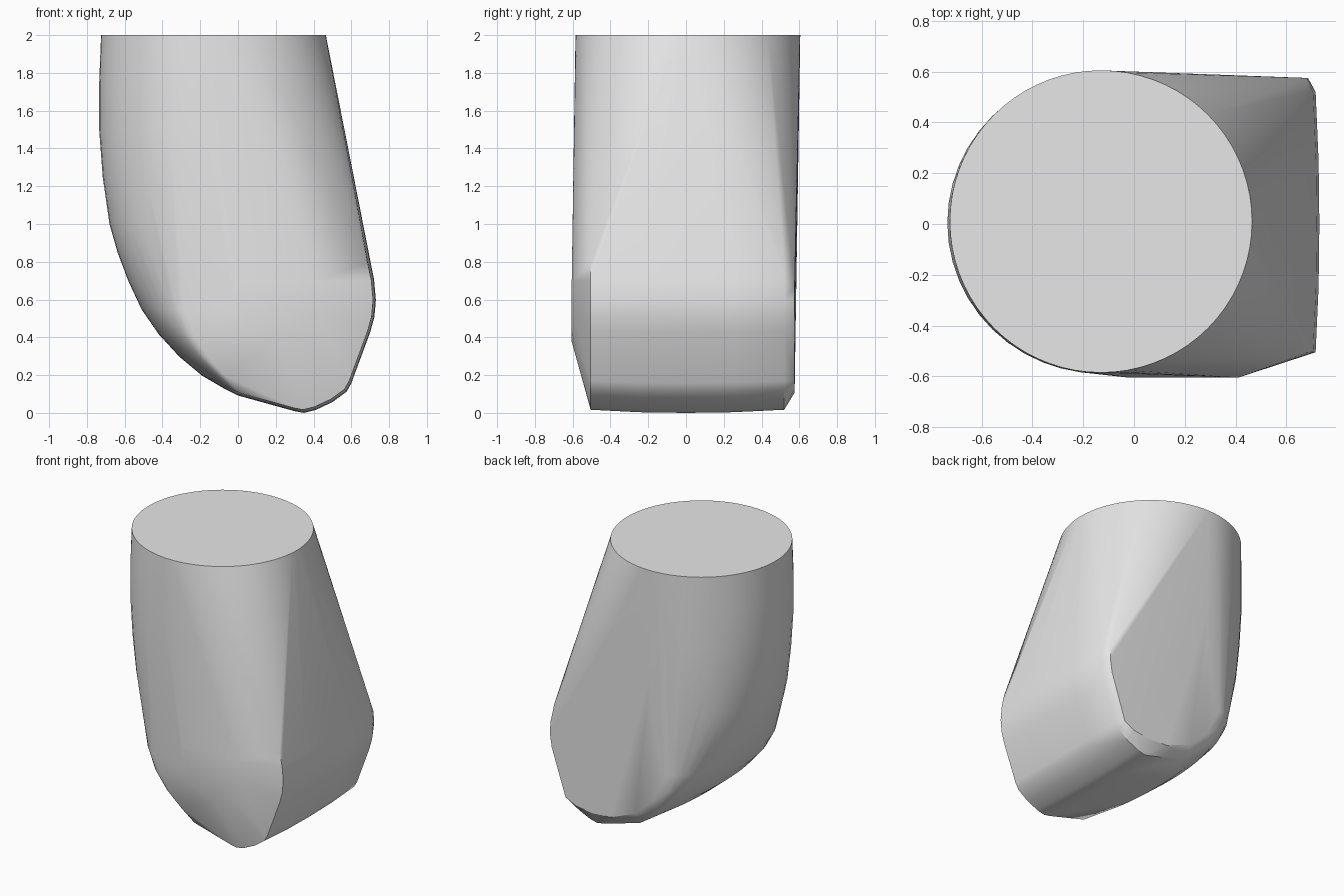
import bpy, bmesh, math

cube = bpy.data.objects.get("Cube")
if cube:
    bpy.data.objects.remove(cube, do_unlink=True)

bm = bmesh.new()


def add(points, y, scale=1.0):
    """Place an x-z outline on a plane of constant y, shrunk about its middle."""
    for x, z in points:
        bm.verts.new((0.2 + (x - 0.2) * scale, y, 0.6 + (z - 0.6) * scale))


# Round flat top
for i in range(72):
    a = math.tau * i / 72
    bm.verts.new((-0.13 + 0.595 * math.cos(a), 0.01 + 0.595 * math.sin(a), 2))

# Rounded left side: half ellipses (height, leftmost x, edge x, half width)
sections = [(1.75, -0.735, -0.13, 0.594), (1.5, -0.735, -0.13, 0.592),
            (1.25, -0.716, -0.13, 0.588), (1.0, -0.68, -0.14, 0.583),
            (0.85, -0.637, -0.16, 0.578), (0.7, -0.58, -0.2, 0.573),
            (0.55, -0.51, -0.25, 0.567), (0.42, -0.42, -0.23, 0.56),
            (0.3, -0.31, -0.16, 0.55), (0.2, -0.19, -0.07, 0.535),
            (0.13, -0.07, 0.03, 0.515)]
for z, left, edge, half in sections:
    for i in range(25):
        a = math.pi * i / 24
        bm.verts.new((edge + (left - edge) * math.sin(a),
                      0.005 + half * math.cos(a), z))

# Rounded right side and bottom, bowed slightly across the depth
outline = [(0.7, 0.8), (0.72, 0.71), (0.73, 0.6), (0.722, 0.51), (0.7, 0.43),
           (0.6, 0.16), (0.575, 0.115), (0.5, 0.06), (0.41, 0.018),
           (0.35, 0.003), (0.3, 0.012), (0.0, 0.095)]
for y, scale in [(-0.505, 0.972), (-0.25, 0.994), (0, 1.0),
                 (0.25, 0.994), (0.52, 0.972)]:
    add(outline, y, scale)

# Flat back face and the raised front pad
add([(0.68, 0.68), (0.685, 0.6), (0.67, 0.5), (0.56, 0.17), (0.48, 0.13),
     (0.35, 0.11), (0.2, 0.12), (0.0, 0.2), (-0.14, 0.33), (-0.22, 0.5)], 0.575)
add([(-0.02, 0.7), (-0.02, 0.55), (0.06, 0.43), (0.2, 0.38),
     (0.34, 0.43), (0.41, 0.57), (0.41, 0.7)], -0.605)

# Wrap the sections in one closed skin
result = bmesh.ops.convex_hull(bm, input=bm.verts)
bmesh.ops.delete(bm, geom=[v for v in bm.verts if not v.link_faces], context='VERTS')
bmesh.ops.dissolve_limit(bm, angle_limit=math.radians(0.3),
                         verts=bm.verts, edges=bm.edges)
bmesh.ops.recalc_face_normals(bm, faces=bm.faces)
low = min(v.co.z for v in bm.verts)
for v in bm.verts:
    v.co.z = max(0, v.co.z - low) if v.co.z < 1.9 else 2

mesh = bpy.data.meshes.new("rounded_stump")
bm.to_mesh(mesh)
bm.free()
body = bpy.data.objects.new("rounded_stump", mesh)
bpy.context.collection.objects.link(body)

# Plain grey
grey = bpy.data.materials.new("plain_grey")
grey.use_nodes = True
colour = (0.8, 0.8, 0.8, 1)
grey.diffuse_color = colour
grey.node_tree.nodes["Principled BSDF"].inputs["Base Color"].default_value = colour
mesh.materials.append(grey)

bpy.ops.object.select_all(action='DESELECT')
body.select_set(True)
bpy.context.view_layer.objects.active = body
bpy.ops.object.shade_smooth_by_angle(angle=math.radians(30))
